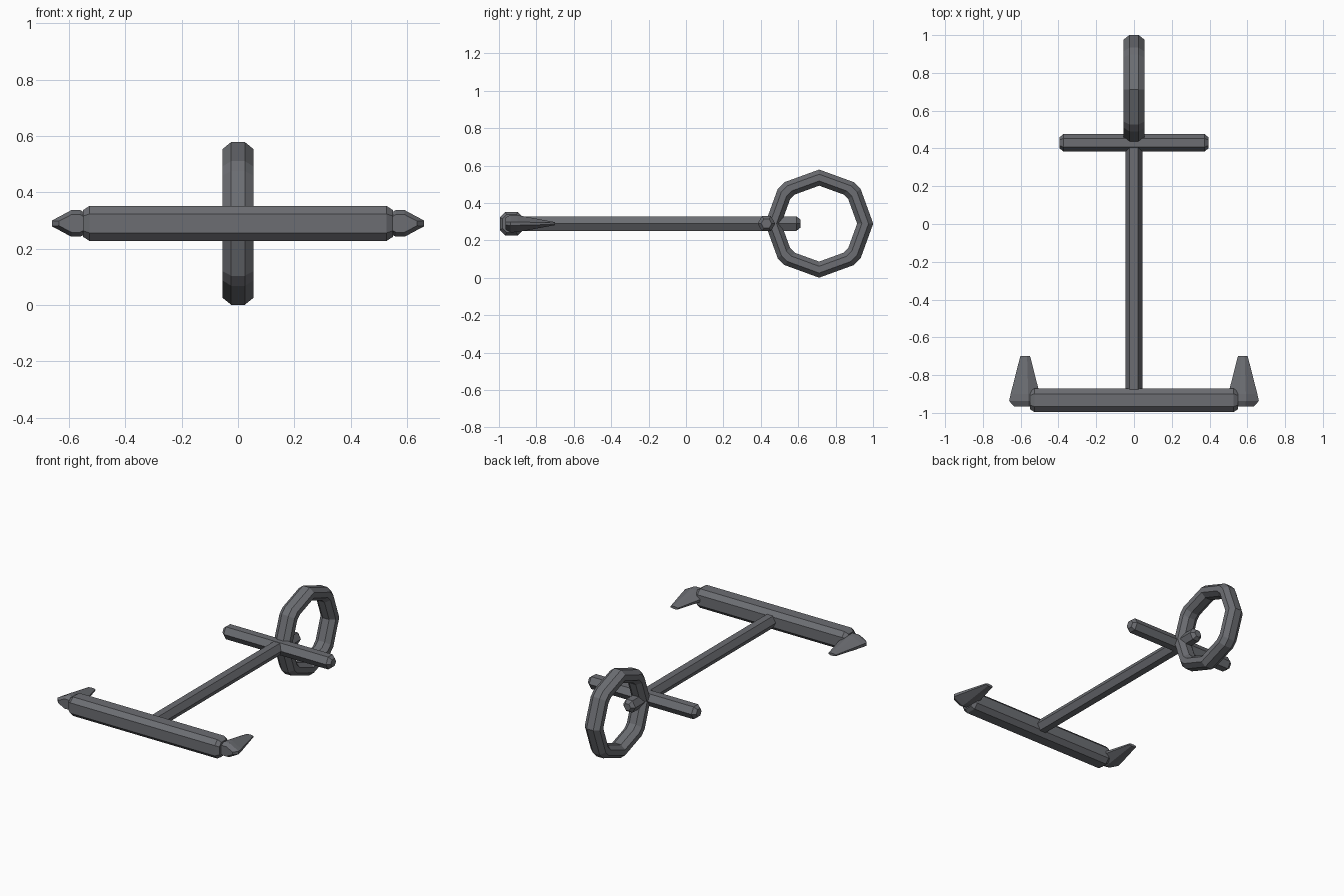
import bpy, bmesh, math
from mathutils import Vector

if "Cube" in bpy.data.objects:
    bpy.data.objects.remove(bpy.data.objects["Cube"])

Z = 0.29  # height of the anchor's flat plane

iron = bpy.data.materials.new("dark iron grey")
iron.diffuse_color = (0.15, 0.155, 0.17, 1)
iron.use_nodes = True
iron.node_tree.nodes["Principled BSDF"].inputs["Base Color"].default_value = iron.diffuse_color


def loft(name, rings, cap=True, closed=False):
    """Bridge matching rings of points into one faceted solid."""
    bm = bmesh.new()
    vs = [[bm.verts.new(p) for p in r] for r in rings]
    n, m = len(vs[0]), len(vs)
    for i in range(m if closed else m - 1):
        a, b = vs[i], vs[(i + 1) % m]
        for j in range(n):
            k = (j + 1) % n
            bm.faces.new((a[j], a[k], b[k], b[j]))
    if cap and not closed:
        bm.faces.new(vs[0][::-1])
        bm.faces.new(vs[-1])
    bmesh.ops.recalc_face_normals(bm, faces=bm.faces)
    me = bpy.data.meshes.new(name)
    bm.to_mesh(me)
    bm.free()
    me.materials.append(iron)
    ob = bpy.data.objects.new(name, me)
    bpy.context.collection.objects.link(ob)
    return ob


def octagon(h, f):
    """Chamfered square: half size h, half flat f."""
    return [(h, -f), (h, f), (f, h), (-f, h), (-h, f), (-h, -f), (-f, -h), (f, -h)]


def hexagon(r):
    return [(r * math.cos(i * math.pi / 3), r * math.sin(i * math.pi / 3)) for i in range(6)]


def rod(name, section, stations, axis, offset):
    """Rod along x or y; stations are (position, scale) pairs."""
    rings = []
    for t, s in stations:
        if axis == "x":
            rings.append([Vector((t, offset + u * s, Z + v * s)) for u, v in section])
        else:
            rings.append([Vector((offset + u * s, t, Z + v * s)) for u, v in section])
    return loft(name, rings)


# Long central shank with a chamfered tip inside the ring
rod("shank", hexagon(0.045), [(-0.93, 1), (0.59, 1), (0.612, 0.55)], "y", 0)

# Cross stock
rod("stock", hexagon(0.047),
    [(-0.395, 0.6), (-0.373, 1), (0.373, 1), (0.395, 0.6)], "x", 0.43)

# Heavy crown bar
rod("crown_bar", octagon(0.0625, 0.034),
    [(-0.55, 0.76), (-0.527, 1), (0.527, 1), (0.55, 0.76)], "x", -0.933)

# Pointed flukes: (y, half width, half ridge width, half height, half edge height)
for side, label in ((-1, "left"), (1, "right")):
    rings = []
    for y, w, r, h, e in ((-0.965, 0.06, 0.014, 0.032, 0.008),
                          (-0.937, 0.085, 0.016, 0.047, 0.010),
                          (-0.90, 0.077, 0.016, 0.045, 0.009),
                          (-0.70, 0.026, 0.010, 0.008, 0.004)):
        pts = [(w, -e), (w, e), (r, h), (-r, h), (-w, e), (-w, -e), (-r, -h), (r, -h)]
        rings.append([Vector((side * 0.576 + u, y, Z + v)) for u, v in pts])
    loft(label + "_fluke", rings)

# Upright ring with chamfered section and clipped octagon outline
section = [(0.289, -0.024), (0.289, 0.024), (0.264, 0.055), (0.228, 0.055),
           (0.203, 0.024), (0.203, -0.024), (0.228, -0.055), (0.264, -0.055)]
angles = [q + d for q in (0, 90, 180, 270) for d in (0, 40, 50)]
rings = []
for a in angles:
    c, s = math.cos(math.radians(a)), math.sin(math.radians(a))
    rings.append([Vector((x, 0.712 + r * c, Z + r * s)) for r, x in section])
loft("ring", rings, closed=True)
